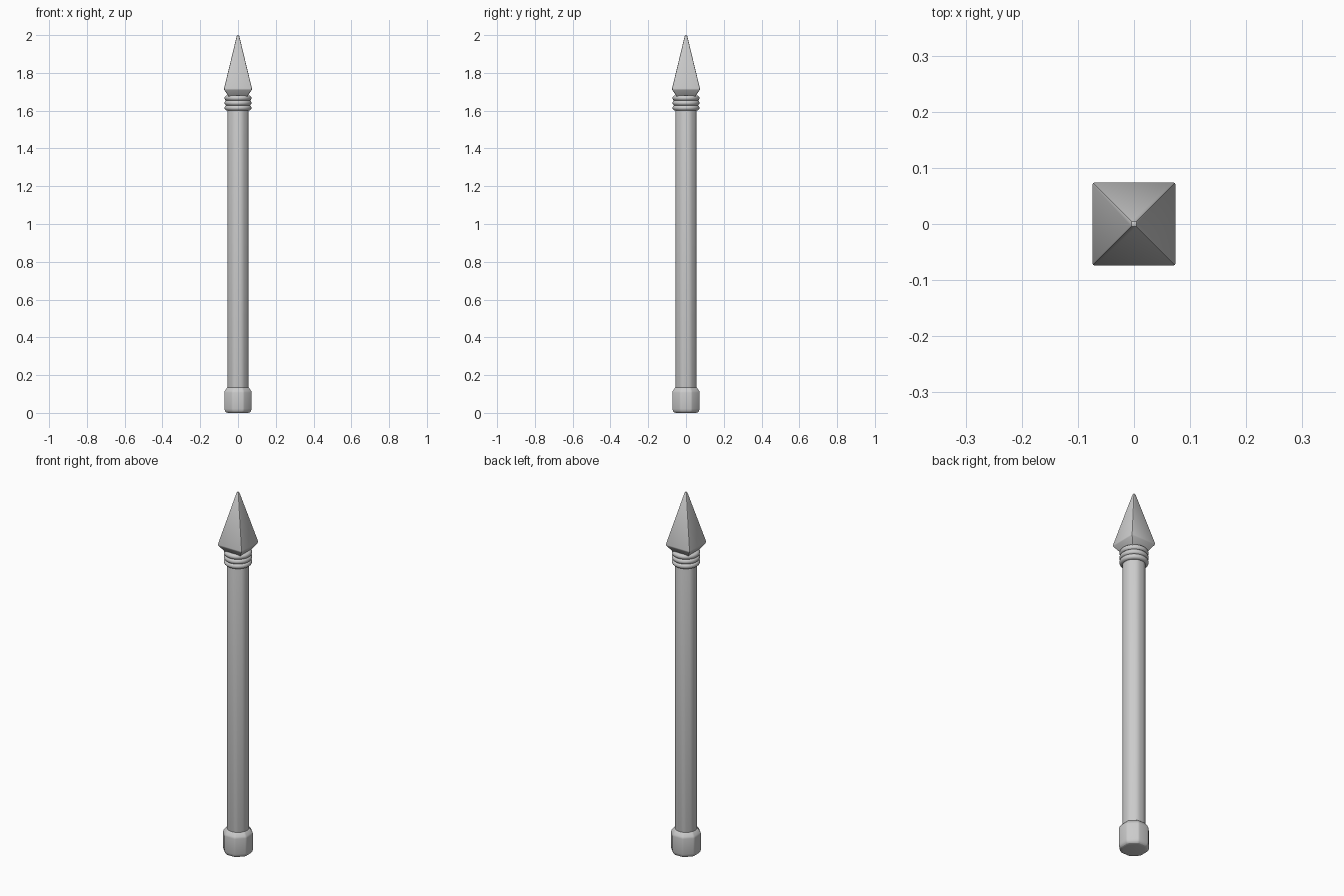
import bpy, bmesh, math

if "Cube" in bpy.data.objects:
    bpy.data.objects.remove(bpy.data.objects["Cube"])


def loft(name, rings, sides, bevel, segments, angle=30):
    """Stack of regular polygons; each ring is (apothem, z), flats face the axes."""
    bm = bmesh.new()
    loops = []
    for apothem, z in rings:
        r = apothem / math.cos(math.pi / sides)
        loops.append([bm.verts.new((r * math.cos((i + 0.5) * math.tau / sides),
                                    r * math.sin((i + 0.5) * math.tau / sides), z))
                      for i in range(sides)])
    for a, b in zip(loops, loops[1:]):
        for i in range(sides):
            j = (i + 1) % sides
            bm.faces.new((a[i], a[j], b[j], b[i]))
    bm.faces.new(loops[0][::-1])
    bm.faces.new(loops[-1])
    mesh = bpy.data.meshes.new(name)
    bm.to_mesh(mesh)
    bm.free()
    obj = bpy.data.objects.new(name, mesh)
    bpy.context.collection.objects.link(obj)
    mod = obj.modifiers.new("Bevel", "BEVEL")
    mod.width = bevel
    mod.segments = segments
    mod.limit_method = 'ANGLE'
    mod.angle_limit = math.radians(20)
    bpy.ops.object.select_all(action='DESELECT')
    obj.select_set(True)
    bpy.context.view_layer.objects.active = obj
    bpy.ops.object.modifier_apply(modifier=mod.name)
    bpy.ops.object.shade_smooth_by_angle(angle=math.radians(angle))
    return obj


# Long octagonal shaft with softened corners
loft("shaft", [(0.055, 0.06), (0.055, 1.67)], 8, 0.014, 3)

# Butt cap: chamfered top, rounded bottom
loft("butt_cap", [(0.058, 0.0), (0.068, 0.006), (0.072, 0.022),
                  (0.072, 0.113), (0.056, 0.136)], 8, 0.006, 2)

# Three binding cords below the head
for i in range(3):
    bpy.ops.mesh.primitive_torus_add(location=(0, 0, 1.615 + i * 0.026),
                                     major_radius=0.057, minor_radius=0.0145,
                                     major_segments=48, minor_segments=12)
    cord = bpy.context.object
    cord.name = f"binding_cord_{i + 1}"
    bpy.ops.object.shade_smooth()

# Four-sided spear head
loft("spear_head", [(0.042, 1.665), (0.075, 1.713), (0.0055, 2.0)], 4, 0.004, 2)
